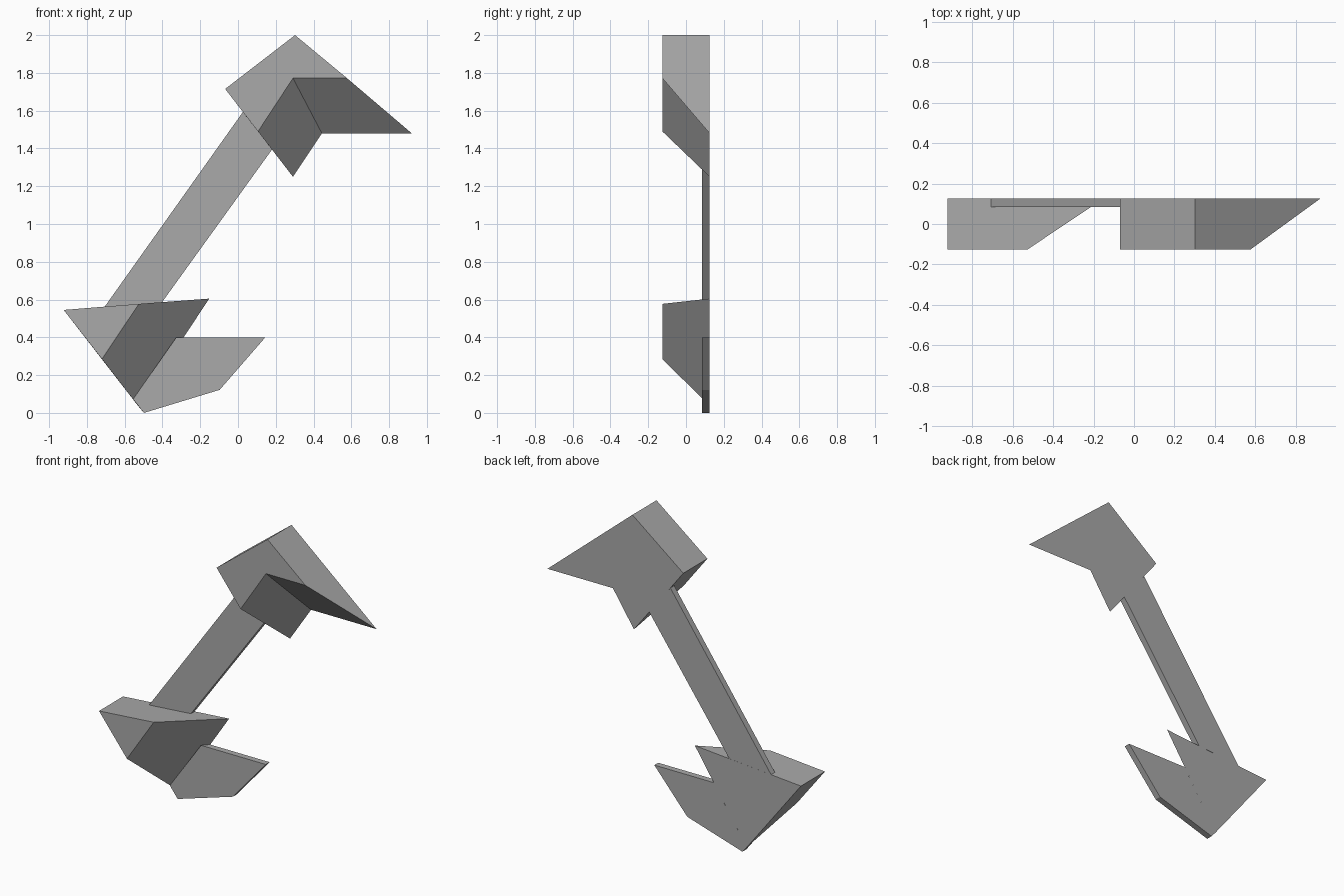
import bpy
import bmesh

cube = bpy.data.objects.get("Cube")
if cube:
    bpy.data.objects.remove(cube, do_unlink=True)

grey = bpy.data.materials.new("plain grey")
grey.use_nodes = True
colour = (0.4, 0.4, 0.4, 1)
grey.diffuse_color = colour
grey.node_tree.nodes["Principled BSDF"].inputs["Base Color"].default_value = colour

FRONT, PLATE, BACK = -0.125, 0.085, 0.125


def loft(name, y0, front, back=None):
    """Flat-faced solid between a front outline and a back outline in x, z."""
    bm = bmesh.new()
    a = [bm.verts.new((x, y0, z)) for x, z in front]
    b = [bm.verts.new((x, BACK, z)) for x, z in back or front]
    bm.faces.new(a)
    bm.faces.new(b[::-1])
    for i in range(len(a)):
        j = (i + 1) % len(a)
        bm.faces.new((a[j], a[i], b[i], b[j]))
    bmesh.ops.recalc_face_normals(bm, faces=bm.faces)
    mesh = bpy.data.meshes.new(name)
    bm.to_mesh(mesh)
    bm.free()
    mesh.materials.append(grey)
    obj = bpy.data.objects.new(name, mesh)
    bpy.context.collection.objects.link(obj)
    return obj


# Upper wedge: its lower edges slope outwards towards the back
loft("upper_head", FRONT,
     [(-0.068, 1.715), (0.106, 1.49), (0.291, 1.772), (0.577, 1.772), (0.302, 2.0)],
     [(-0.068, 1.715), (0.291, 1.25), (0.444, 1.48), (0.92, 1.48), (0.302, 2.0)])

# Thin diagonal shaft, flush with the back
loft("shaft", PLATE,
     [(-0.706, 0.562), (-0.402, 0.586), (0.18, 1.394), (0.026, 1.593)])

# Lower wedge: triangular, with one sloping face
loft("lower_wedge", FRONT,
     [(-0.923, 0.545), (-0.72, 0.285), (-0.525, 0.577)],
     [(-0.923, 0.545), (-0.529, 0.037), (-0.152, 0.605)])

# Thin lower blade that emerges from the sloping face
loft("lower_blade", PLATE,
     [(-0.498, 0), (-0.097, 0.122), (0.143, 0.398), (-0.328, 0.398), (-0.555, 0.073)],
     [(-0.498, 0), (-0.097, 0.122), (0.143, 0.398), (-0.289, 0.398), (-0.529, 0.037)])
